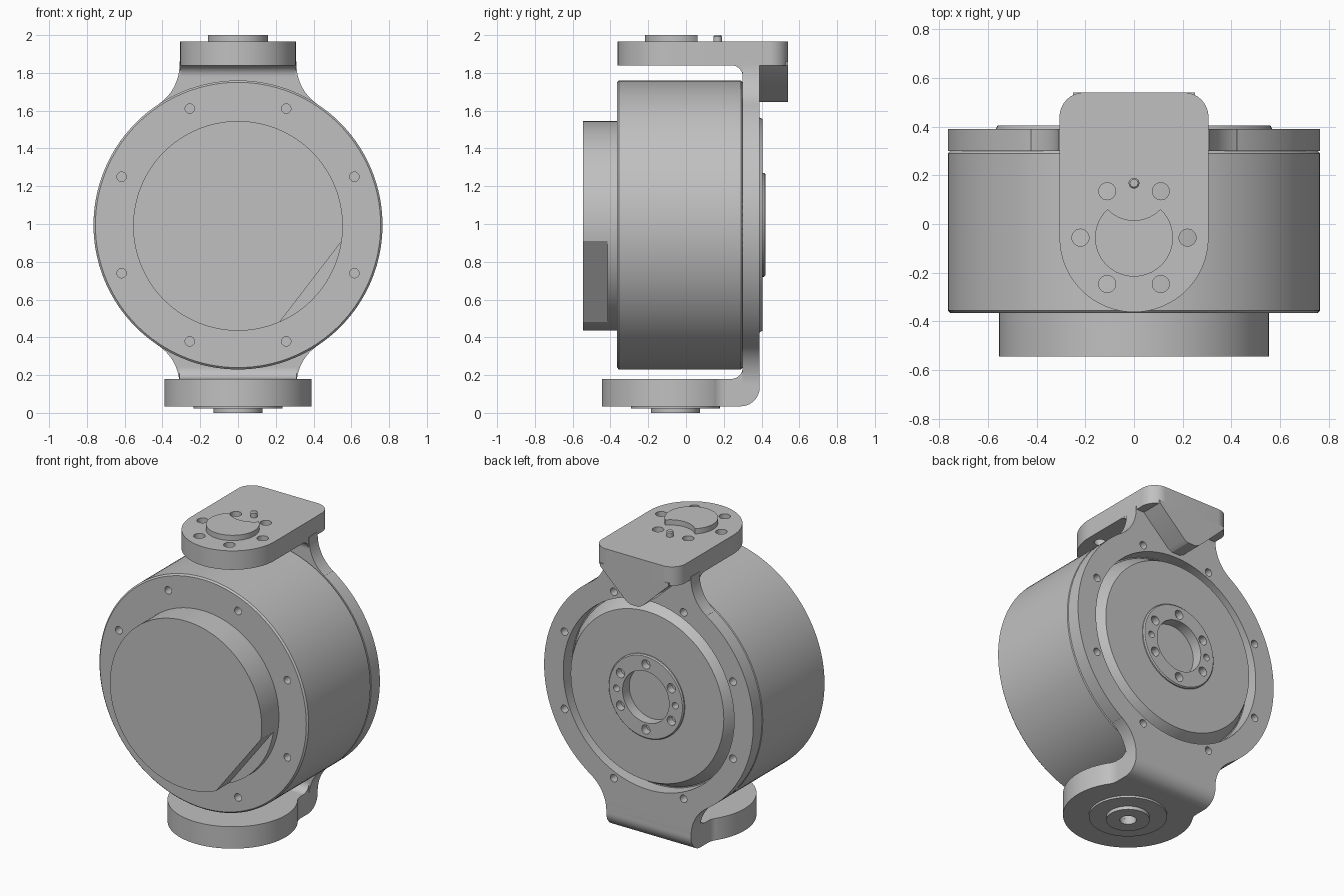
import bpy, bmesh, math

if "Cube" in bpy.data.objects:
    bpy.data.objects.remove(bpy.data.objects["Cube"])

grey = bpy.data.materials.new("plain grey")
grey.diffuse_color = (0.53, 0.53, 0.53, 1)
grey.use_nodes = True
grey.node_tree.nodes["Principled BSDF"].inputs["Base Color"].default_value = grey.diffuse_color
CZ = 0.995          # height of the drum axis
PIV = -0.056        # y of the vertical pivot axis


def arc(cx, cy, r, a0, a1, n=16):
    return [(cx + r * math.cos(math.radians(a0 + (a1 - a0) * i / n)),
             cy + r * math.sin(math.radians(a0 + (a1 - a0) * i / n))) for i in range(n + 1)]


def circle(cx, cy, r, n=96):
    return arc(cx, cy, r, 0, 360, n)[:-1]


def place(p, h, axis):
    return {'x': (h, p[0], p[1]), 'y': (p[0], h, p[1]), 'z': (p[0], p[1], h)}[axis]


def finish(name, bm):
    bmesh.ops.remove_doubles(bm, verts=bm.verts, dist=1e-5)
    bmesh.ops.recalc_face_normals(bm, faces=bm.faces)
    me = bpy.data.meshes.new(name)
    bm.to_mesh(me)
    bm.free()
    me.materials.append(grey)
    ob = bpy.data.objects.new(name, me)
    bpy.context.collection.objects.link(ob)
    return ob


def prisms(name, outlines, axis, a, b):
    """Extrude one or more outlines along an axis from a to b."""
    bm = bmesh.new()
    for pts in outlines:
        lo = [bm.verts.new(place(p, a, axis)) for p in pts]
        hi = [bm.verts.new(place(p, b, axis)) for p in pts]
        bm.faces.new(lo)
        bm.faces.new(hi[::-1])
        for i in range(len(pts)):
            j = (i + 1) % len(pts)
            bm.faces.new((lo[i], lo[j], hi[j], hi[i]))
    return finish(name, bm)


def lathe(name, profile, axis, c, caps=True, n=128):
    """Revolve (radius, height) points around an axis through c."""
    bm = bmesh.new()
    rings = [[bm.verts.new(place(p, h, axis)) for p in circle(c[0], c[1], r, n)] for r, h in profile]
    for u, v in zip(rings, rings[1:]):
        for i in range(n):
            j = (i + 1) % n
            bm.faces.new((u[i], u[j], v[j], v[i]))
    if caps:
        bm.faces.new(rings[0])
        bm.faces.new(rings[-1])
    return finish(name, bm)


def cut(ob, outlines, axis, a, b):
    cutter = prisms("cutter", outlines, axis, a, b)
    cutter.hide_render = True
    mod = ob.modifiers.new("cut", 'BOOLEAN')
    mod.operation, mod.solver, mod.object = 'DIFFERENCE', 'EXACT', cutter
    bpy.ops.object.select_all(action='DESELECT')
    bpy.context.view_layer.objects.active = ob
    ob.select_set(True)
    bpy.ops.object.modifier_apply(modifier=mod.name)
    bpy.data.objects.remove(cutter)


def bolts(cx, cy, ring, r, count, start):
    return [circle(cx + ring * math.cos(math.radians(start + 360 * k / count)),
                   cy + ring * math.sin(math.radians(start + 360 * k / count)), r, 24)
            for k in range(count)]


def mirrored(pts):
    """Close a right-hand half outline with its mirror image."""
    return pts + [(-x, y) for x, y in reversed(pts)]


# Main drum with bolt holes in the front rim
drum = lathe("drum", [(0.755, -0.365), (0.765, -0.355), (0.765, 0.29), (0.755, 0.30)], 'y', (0, CZ))
cut(drum, bolts(0, CZ, 0.667, 0.025, 8, 22.5), 'y', -0.45, -0.30)

# Front cover with one flat cut into the lower right edge
cover = lathe("front_cover", [(0.555, -0.545), (0.555, -0.36)], 'y', (0, 0.99))
cut(cover, [[(0.55, 0.91), (0.22, 0.48), (0.22, 0.2), (0.9, 0.2), (0.9, 0.91)]], 'y', -0.7, -0.415)

# Rear bracket plate: disc with flared necks at top and bottom
right = arc(0.56, 0.148, 0.25, 180, 123.5) + arc(0, CZ, 0.765, -56.5, 56.5, 64) + arc(0.56, 1.842, 0.25, 236.5, 180)
plate = prisms("bracket_plate", [mirrored([(0.31, 0.14)] + right + [(0.31, 1.86)])], 'y', 0.30, 0.39)
cut(plate, [circle(0, CZ, 0.625, 128)], 'y', 0.2, 0.5)
cut(plate, bolts(0, CZ, 0.667, 0.025, 8, 22.5), 'y', 0.33, 0.5)

# Rear output: conical boss, raised hub and central recess
hub = lathe("rear_hub", [(0.62, 0.29), (0.615, 0.31), (0.56, 0.405), (0.275, 0.405), (0.275, 0.413),
                         (0.268, 0.42), (0.17, 0.42), (0.17, 0.35)], 'y', (0, CZ))
cut(hub, bolts(0, CZ, 0.215, 0.03, 6, 90) + bolts(0, CZ, 0.215, 0.022, 2, 0), 'y', 0.37, 0.5)

# Top arm: rounded front, soft back corners, six through holes
half = arc(0, PIV, 0.306, -90, 0, 32) + arc(0.206, 0.44, 0.1, 0, 90)
top = prisms("top_arm", [mirrored(half)], 'z', 1.84, 1.965)
cut(top, bolts(0, PIV, 0.22, 0.035, 6, 0), 'z', 1.8, 2.1)

# Fillet under the top arm and tapered block behind it
prisms("top_fillet", [[(0.32, 1.85), (0.23, 1.85), (0.23, 1.84)] + arc(0.24, 1.78, 0.06, 90, 0) + [(0.32, 1.78)]],
       'x', -0.305, 0.305)
prisms("rear_block", [mirrored([(0, 1.645), (0.03, 1.645), (0.06, 1.66), (0.25, 1.84), (0.25, 1.86)])],
       'y', 0.38, 0.54)

# Crescent boss and locating pin on the top arm
crescent = arc(0, PIV, 0.16, 133, 407, 72) + arc(0, 0.165, 0.15, -43.5, -136.5, 24)[1:-1]
prisms("crescent_boss", [crescent], 'z', 1.95, 2.0)
lathe("locating_pin", [(0.022, 1.95), (0.022, 1.993), (0.016, 2.0)], 'z', (0, 0.168), n=32)

# Bottom arm: round pad narrowing into the neck
half = arc(0, PIV, 0.39, -90, 33, 48) + arc(0.41, 0.212, 0.1, 213, 180) + [(0.31, 0.29)]
bottom = prisms("bottom_arm", [mirrored(half)], 'z', 0.035, 0.18)
cut(bottom, [circle(0, PIV, 0.05, 48)], 'z', 0.0, 0.12)

# Rounded bend joining the bottom arm to the bracket plate
prisms("bottom_bend", [[(0.23, 0.035)] + arc(0.29, 0.135, 0.1, -90, 0) + [(0.39, 0.24)]
                       + arc(0.24, 0.24, 0.06, 0, -90) + [(0.23, 0.18)]], 'x', -0.31, 0.31)

# Stepped pivot boss under the bottom arm
lathe("pivot_boss", [(0.235, 0.04), (0.235, 0.022), (0.13, 0.022), (0.13, 0.0), (0.05, 0.0), (0.05, 0.04)],
      'z', (0, PIV), caps=False, n=96)

# Smooth round surfaces, keep edges sharp
bpy.ops.object.select_all(action='SELECT')
bpy.context.view_layer.objects.active = drum
bpy.ops.object.shade_smooth_by_angle(angle=math.radians(25))
